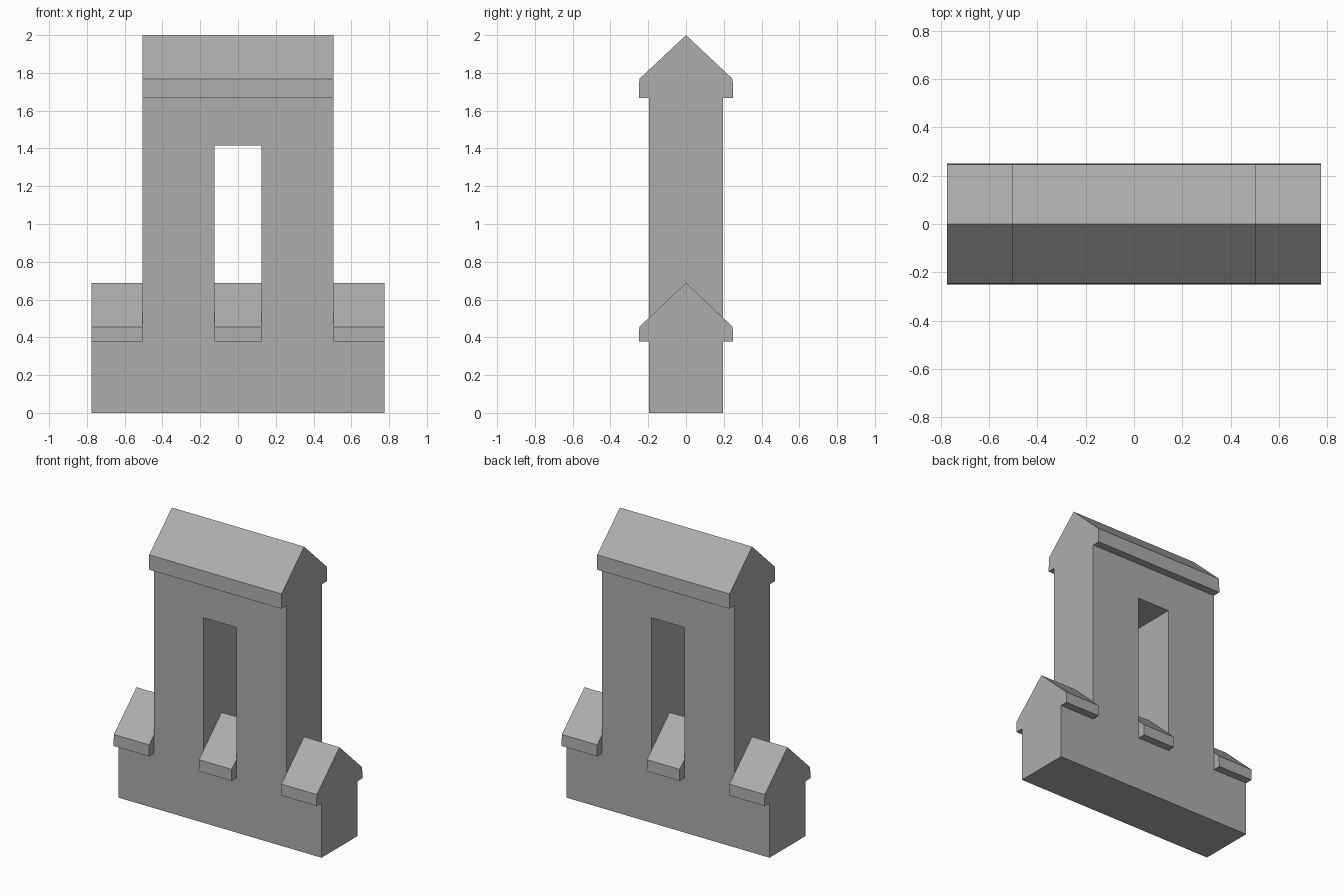
import bpy
import bmesh

if "Cube" in bpy.data.objects:
    bpy.data.objects.remove(bpy.data.objects["Cube"])

WALL_Y = 0.195   # half thickness of the wall
CAP_Y = 0.25     # half width of the coping stones

# Dark grey stone
stone = bpy.data.materials.new("stone")
stone.diffuse_color = (0.42, 0.42, 0.42, 1)
stone.use_nodes = True
stone.node_tree.nodes["Principled BSDF"].inputs["Base Color"].default_value = stone.diffuse_color


def prism(name, profile, depth):
    """Sweep a closed 3D profile along the depth vector into a solid."""
    bm = bmesh.new()
    face = bm.faces.new([bm.verts.new(p) for p in profile])
    swept = bmesh.ops.extrude_face_region(bm, geom=[face], use_keep_orig=True)
    verts = [v for v in swept["geom"] if isinstance(v, bmesh.types.BMVert)]
    bmesh.ops.translate(bm, verts=verts, vec=depth)
    bmesh.ops.recalc_face_normals(bm, faces=bm.faces)
    mesh = bpy.data.meshes.new(name)
    bm.to_mesh(mesh)
    bm.free()
    mesh.materials.append(stone)
    obj = bpy.data.objects.new(name, mesh)
    bpy.context.collection.objects.link(obj)
    return obj


def coping(name, x0, x1, z_bottom, z_eave, z_ridge):
    """Gabled coping stone running along x."""
    half = [(CAP_Y, z_bottom), (CAP_Y - 0.003, z_eave)]
    outline = half + [(0, z_ridge)] + [(-y, z) for y, z in reversed(half)]
    return prism(name, [(x0, y, z) for y, z in outline], (x1 - x0, 0, 0))


# Wall: wide base with a narrower tower
right = [(0.775, 0), (0.775, 0.38), (0.505, 0.38), (0.505, 1.667)]
outline = right + [(-x, z) for x, z in reversed(right)]
wall = prism("wall", [(x, -WALL_Y, z) for x, z in outline], (0, 2 * WALL_Y, 0))

# Tall window opening through the tower
opening = [(-0.125, 0.38), (0.125, 0.38), (0.125, 1.415), (-0.125, 1.415)]
cutter = prism("window_cutter", [(x, -0.4, z) for x, z in opening], (0, 0.8, 0))
cutter.hide_render = True
cutter.hide_set(True)
cut = wall.modifiers.new("window", "BOOLEAN")
cut.operation = "DIFFERENCE"
cut.solver = "EXACT"
cut.object = cutter

# Coping stones: tower top, two shoulders and the window sill
coping("top_coping", -0.505, 0.505, 1.667, 1.768, 2.0)
for name, x0, x1 in (("left_coping", -0.775, -0.505),
                     ("window_sill", -0.125, 0.125),
                     ("right_coping", 0.505, 0.775)):
    coping(name, x0, x1, 0.378, 0.456, 0.688)
